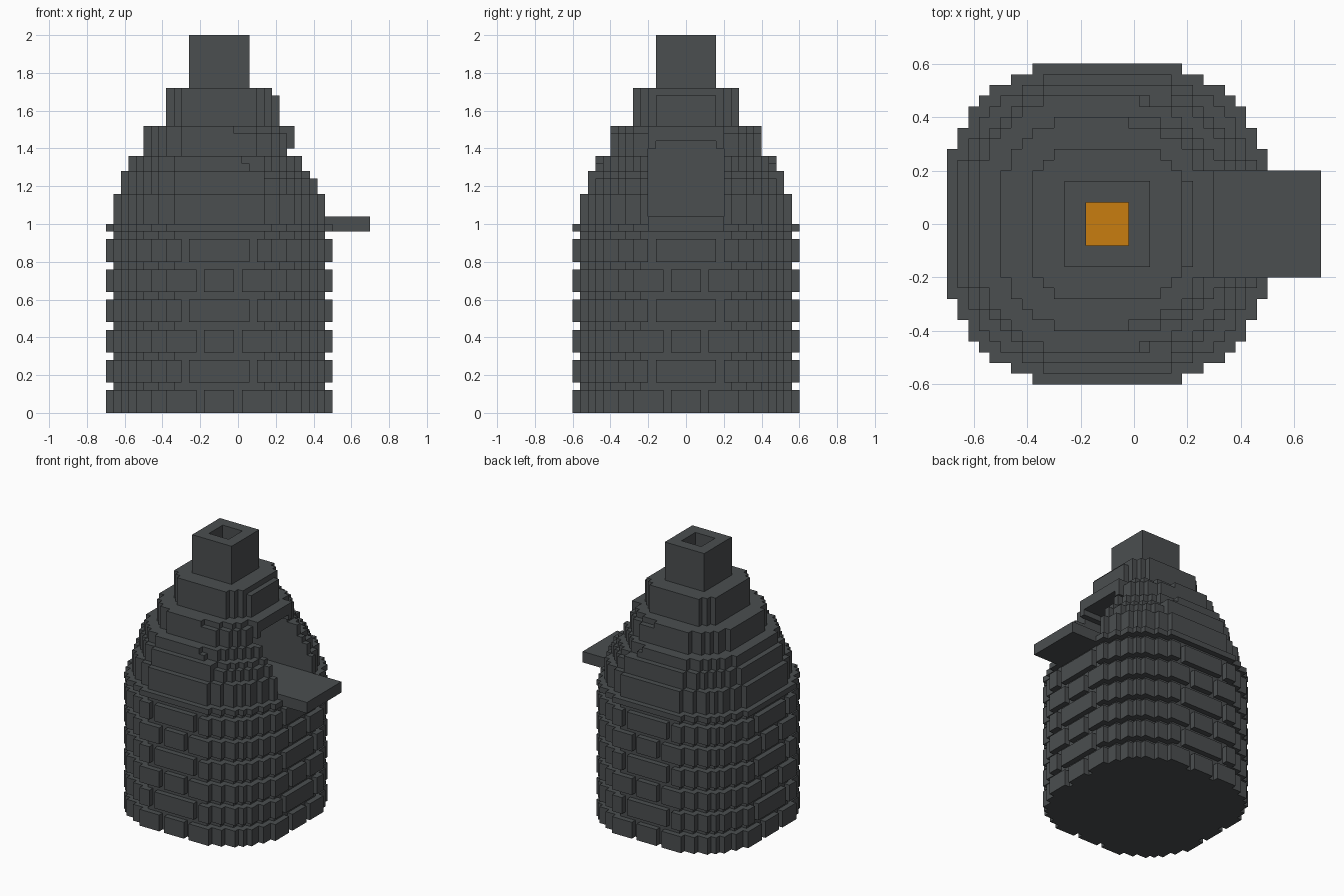
import bpy, bmesh, math

if "Cube" in bpy.data.objects:
    bpy.data.objects.remove(bpy.data.objects["Cube"])

V = 0.04          # block size
CX = -0.1         # kiln axis in x


def material(name, rgb):
    m = bpy.data.materials.new(name)
    m.diffuse_color = (*rgb, 1)
    m.use_nodes = True
    m.node_tree.nodes["Principled BSDF"].inputs["Base Color"].default_value = m.diffuse_color
    return m


stone = material("dark stone", (0.07, 0.077, 0.08))
ember = material("ember orange", (0.58, 0.205, 0.005))


def disc(a, b, r):
    """Blocky disc of half-width r with trimmed flat sides."""
    return max(abs(a), abs(b)) < r and math.hypot(a, b) < r + 0.0385


def brick_disc(a, b):
    r = 0.6
    return max(abs(a), abs(b)) < r and (abs(a) / r) ** 2.3 + (abs(b) / r) ** 2.3 < 1.11


def block_object(name, mat, inside, z0, z1):
    """Skin every block whose centre passes inside(x, y, z); x is measured from the axis."""
    k0, k1 = round(z0 / V), round(z1 / V)
    cells = {(i, j, k) for i in range(-15, 20) for j in range(-15, 15) for k in range(k0, k1)
             if inside((i + .5) * V, (j + .5) * V, (k + .5) * V)}
    bm = bmesh.new()
    verts = {}

    def vert(p):
        if p not in verts:
            verts[p] = bm.verts.new((p[0] * V + CX, p[1] * V, p[2] * V))
        return verts[p]

    for c in cells:
        for ax in range(3):
            for s in (0, 1):
                n = list(c)
                n[ax] += 2 * s - 1
                if tuple(n) in cells:
                    continue
                b, d = (ax + 1) % 3, (ax + 2) % 3
                loop = []
                for db, dd in ((0, 0), (1, 0), (1, 1), (0, 1)):
                    p = list(c)
                    p[ax] += s
                    p[b] += db
                    p[d] += dd
                    loop.append(vert(tuple(p)))
                bm.faces.new(loop if s else loop[::-1])
    # merge the flat areas
    bmesh.ops.dissolve_limit(bm, angle_limit=0.01, verts=bm.verts[:], edges=bm.edges[:])
    me = bpy.data.meshes.new(name)
    bm.to_mesh(me)
    bm.free()
    me.materials.append(mat)
    ob = bpy.data.objects.new(name, me)
    bpy.context.collection.objects.link(ob)
    return ob


def in_slab(x, y, z):
    return -0.32 < x < 0.8 and abs(y) < 0.2 and 0.96 < z < 1.04


def in_embers(x, y, z):
    return -0.16 < x < 0.12 and abs(y) < 0.16 and 1.0 < z < 1.04


def in_shaft(x, y, z):
    return abs(x) < 0.08 and abs(y) < 0.08 and z > 1.04


def in_mouth(x, y, z):
    """Arched oven mouth, open towards +x."""
    return x > -0.32 and z > 1.04 and abs(y) < 0.2 and (z < 1.24 or disc(y, z - 1.24, 0.2))


# brick drum: courses stand one block proud of the mortar
def drum(x, y, z):
    if in_slab(x, y, z):
        return False
    if disc(x, y, 0.56):
        return True
    if not brick_disc(x, y) or z % 0.16 > 0.12:
        return False
    gap = 0.10 if int(z / 0.16) % 2 == 0 else 0.18
    return z > 0.96 or abs(min(abs(x), abs(y)) - gap) > 0.01


# stepped dome: (top height, radius)
TIERS = [(1.16, 0.56), (1.28, 0.52), (1.36, 0.48), (1.52, 0.40), (1.72, 0.28)]
# block layers worn back by one block on the mouth side: (bottom height, from x)
WORN = [(1.48, 0.08), (1.32, 0.12), (1.28, 0.16), (1.24, 0.24)]


def dome(x, y, z):
    if in_slab(x, y, z) or in_mouth(x, y, z) or in_shaft(x, y, z):
        return False
    # arch hood above the mouth
    if z > 1.52 and 0 < x < 0.32 and disc(y, z - 1.52, 0.16):
        return True
    r = next(r for top, r in TIERS if z < top)
    if abs(y) > 0.2 or z < 1.4:
        for bottom, start in WORN:
            if bottom < z < bottom + V and x > start:
                r -= V
    return disc(x, y, r)


def chimney(x, y, z):
    return abs(x) < 0.16 and abs(y) < 0.16 and not in_shaft(x, y, z)


block_object("brick_drum", stone, drum, 0, 1.0)
block_object("stepped_dome", stone, dome, 1.0, 1.72)
block_object("chimney", stone, chimney, 1.72, 2.0)
# hearth slab sticks out as the ledge
block_object("hearth_slab", stone,
             lambda x, y, z: in_slab(x, y, z) and not in_embers(x, y, z), 0.96, 1.04)
block_object("embers", ember, in_embers, 1.0, 1.04)
